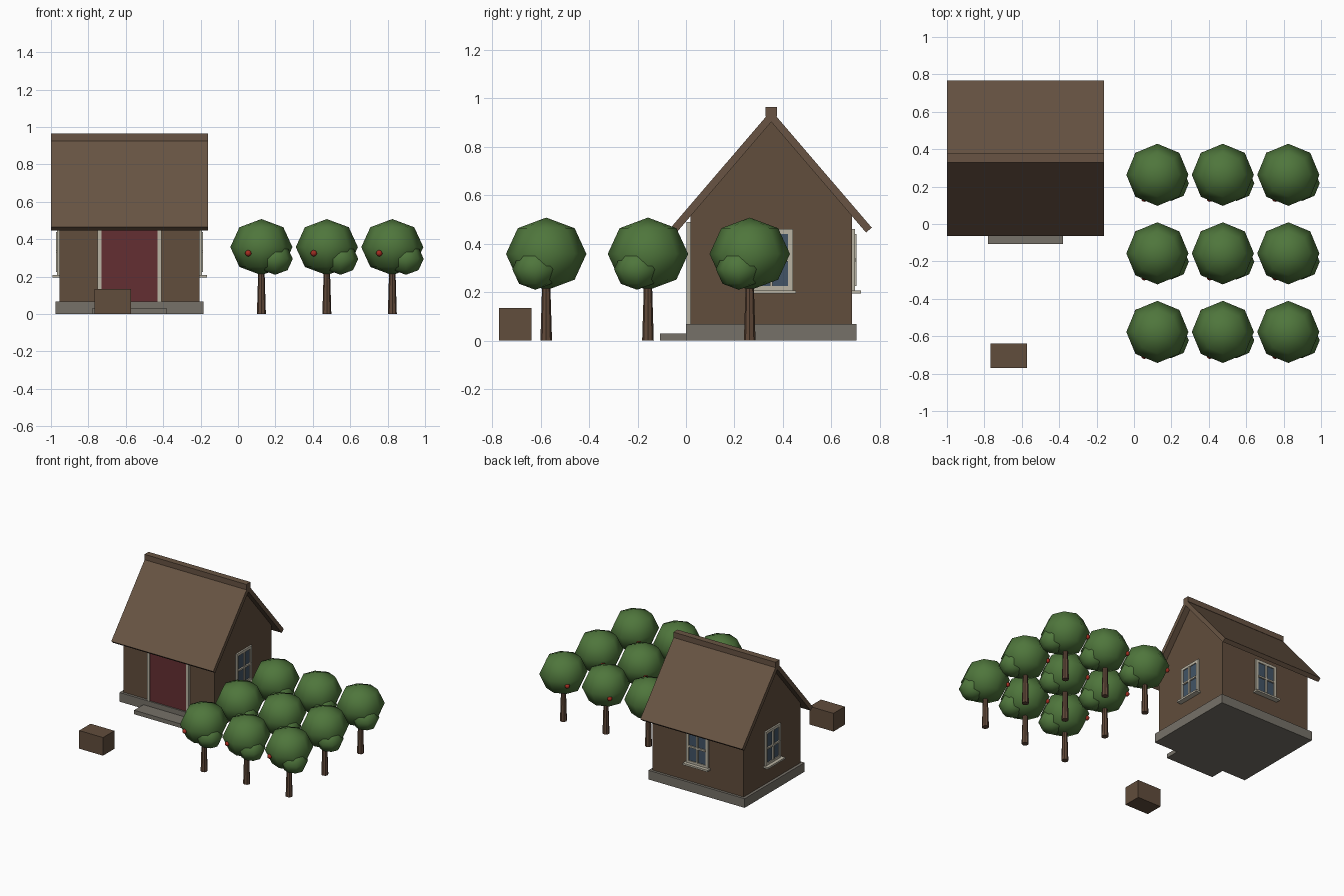
import bpy
import bmesh
from math import pi, sqrt
from mathutils import Matrix, Vector

cube = bpy.data.objects.get("Cube")
if cube:
    bpy.data.objects.remove(cube, do_unlink=True)


def material(name, r, g, b):
    """Flat material from 0-255 display values, stored as linear."""
    lin = [((c / 255 + 0.055) / 1.055) ** 2.4 for c in (r, g, b)] + [1]
    m = bpy.data.materials.new(name)
    m.use_nodes = True
    m.diffuse_color = lin
    m.node_tree.nodes["Principled BSDF"].inputs["Base Color"].default_value = lin
    return m


ROOF = material("roof brown", 104, 84, 67)
WALL = material("wall brown", 97, 77, 60)
STONE = material("stone grey", 118, 113, 104)
CREAM = material("cream trim", 186, 180, 163)
RED = material("door red", 100, 47, 50)
GLASS = material("window glass", 66, 84, 102)
LEAF = material("leaf green", 79, 118, 60)
BARK = material("bark brown", 97, 73, 57)
FRUIT = material("fruit red", 165, 45, 32)


def finish(bm, name, mat, smooth=False):
    bmesh.ops.recalc_face_normals(bm, faces=bm.faces)
    for f in bm.faces:
        f.smooth = smooth
    mesh = bpy.data.meshes.new(name)
    bm.to_mesh(mesh)
    bm.free()
    mesh.materials.append(mat)
    obj = bpy.data.objects.new(name, mesh)
    bpy.context.collection.objects.link(obj)
    return obj


def boxes(name, mat, *corners):
    """One mesh of boxes, each given by its low and high corner."""
    bm = bmesh.new()
    for lo, hi in corners:
        lo, hi = Vector(lo), Vector(hi)
        bmesh.ops.create_cube(bm, size=1, matrix=Matrix.Translation(
            (lo + hi) / 2) @ Matrix.Diagonal((*(hi - lo), 1)))
    return finish(bm, name, mat)


def prism(name, mat, profile, x0, x1):
    """Extrude a y-z profile along x."""
    bm = bmesh.new()
    face = bm.faces.new([bm.verts.new((x0, y, z)) for y, z in profile])
    out = bmesh.ops.extrude_face_region(bm, geom=[face])["geom"]
    bmesh.ops.translate(bm, vec=(x1 - x0, 0, 0),
                        verts=[v for v in out if isinstance(v, bmesh.types.BMVert)])
    return finish(bm, name, mat)


def ball(name, mat, center, radii, segments, rings):
    bm = bmesh.new()
    bmesh.ops.create_uvsphere(bm, u_segments=segments, v_segments=rings, radius=1,
                              matrix=Matrix.Translation(center) @ Matrix.Diagonal((*radii, 1)))
    return finish(bm, name, mat, True)


# House dimensions
CX, CY = -0.58, 0.352
HX, HY = 0.375, 0.333
BASE, PEAK, SLOPE = 0.068, 0.95, 1.166
THICK = 0.031
INNER = PEAK - THICK * sqrt(1 + SLOPE ** 2)

# Base and entrance step
boxes("foundation", STONE, ((CX - 0.396, CY - 0.352, 0), (CX + 0.396, CY + 0.352, BASE)))
boxes("front_step", STONE, ((CX - 0.2, -0.108, 0), (CX + 0.2, 0, 0.03)))

# Walls with gables
eave = INNER - HY * SLOPE
prism("walls", WALL, [(CY - HY, BASE), (CY + HY, BASE), (CY + HY, eave),
                      (CY, INNER), (CY - HY, eave)], CX - HX, CX + HX)

# Roof slabs in one chevron, with a ridge cap
outer, inner = 0.415, 0.391
prism("roof", ROOF, [(CY - outer, PEAK - outer * SLOPE), (CY, PEAK),
                     (CY + outer, PEAK - outer * SLOPE),
                     (CY + inner, INNER - inner * SLOPE), (CY, INNER),
                     (CY - inner, INNER - inner * SLOPE)], CX - 0.42, CX + 0.42)
boxes("ridge_cap", ROOF, ((CX - 0.42, CY - 0.024, 0.925), (CX + 0.42, CY + 0.024, 0.965)))

# Door and its frame
front = CY - HY
boxes("door", RED, ((CX - 0.15, front - 0.009, BASE), (CX + 0.15, front + 0.01, 0.472)))
boxes("door_frame", CREAM,
      ((CX - 0.17, front - 0.016, BASE), (CX - 0.15, front + 0.01, 0.49)),
      ((CX + 0.15, front - 0.016, BASE), (CX + 0.17, front + 0.01, 0.49)),
      ((CX - 0.15, front - 0.016, 0.47), (CX + 0.15, front + 0.01, 0.49)))


def window(side, location, turn):
    """Window built facing -y at the wall surface, then turned to its wall."""
    w, b, lo, hi = 0.09, 0.02, 0.205, 0.46
    mid = (lo + hi) / 2
    parts = [
        boxes(side + "_window_frame", CREAM,
              ((-w, -0.012, lo), (b - w, 0.005, hi)),
              ((w - b, -0.012, lo), (w, 0.005, hi)),
              ((b - w, -0.012, lo), (w - b, 0.005, lo + b)),
              ((b - w, -0.012, hi - b), (w - b, 0.005, hi))),
        boxes(side + "_window_sill", CREAM, ((-0.102, -0.038, 0.195), (0.102, 0.005, 0.208))),
        boxes(side + "_window_glass", GLASS, ((b - w, -0.006, lo + b), (w - b, 0.005, hi - b))),
        boxes(side + "_window_bars", CREAM,
              ((-0.006, -0.018, lo + b), (0.006, 0, hi - b)),
              ((b - w, -0.017, mid - 0.006), (w - b, 0, mid + 0.006))),
    ]
    for p in parts:
        p.location = location
        p.rotation_euler.z = turn


window("left", (CX + HX, CY, 0), pi / 2)
window("right", (CX - HX, CY, 0), -pi / 2)
window("back", (CX, CY + HY, 0), pi)

# Crate in the yard
boxes("crate", WALL, ((-0.768, -0.771, 0), (-0.572, -0.638, 0.135)))

# One tree, then linked copies in a grid
bm = bmesh.new()
bmesh.ops.create_cone(bm, cap_ends=True, segments=8, radius1=0.024, radius2=0.016,
                      depth=0.26, matrix=Matrix.Translation((0, 0, 0.13)))
trunk = finish(bm, "tree_trunk", BARK)
tree = [
    trunk,
    ball("tree_crown", LEAF, (0, 0, 0.358), (0.166, 0.166, 0.15), 8, 4),
    ball("tree_side_clump", LEAF, (0.073, -0.045, 0.295), (0.095, 0.095, 0.085), 8, 4),
    ball("front_fruit", FRUIT, (-0.07, -0.128, 0.325), (0.017,) * 3, 8, 6),
    ball("back_fruit", FRUIT, (-0.106, 0.106, 0.325), (0.017,) * 3, 8, 6),
]
for i in range(3):
    for j in range(3):
        for part in tree:
            obj = part
            if i or j:
                obj = part.copy()
                bpy.context.collection.objects.link(obj)
            obj.location = (0.125 + 0.35 * i, -0.577 + 0.42 * j, 0)
